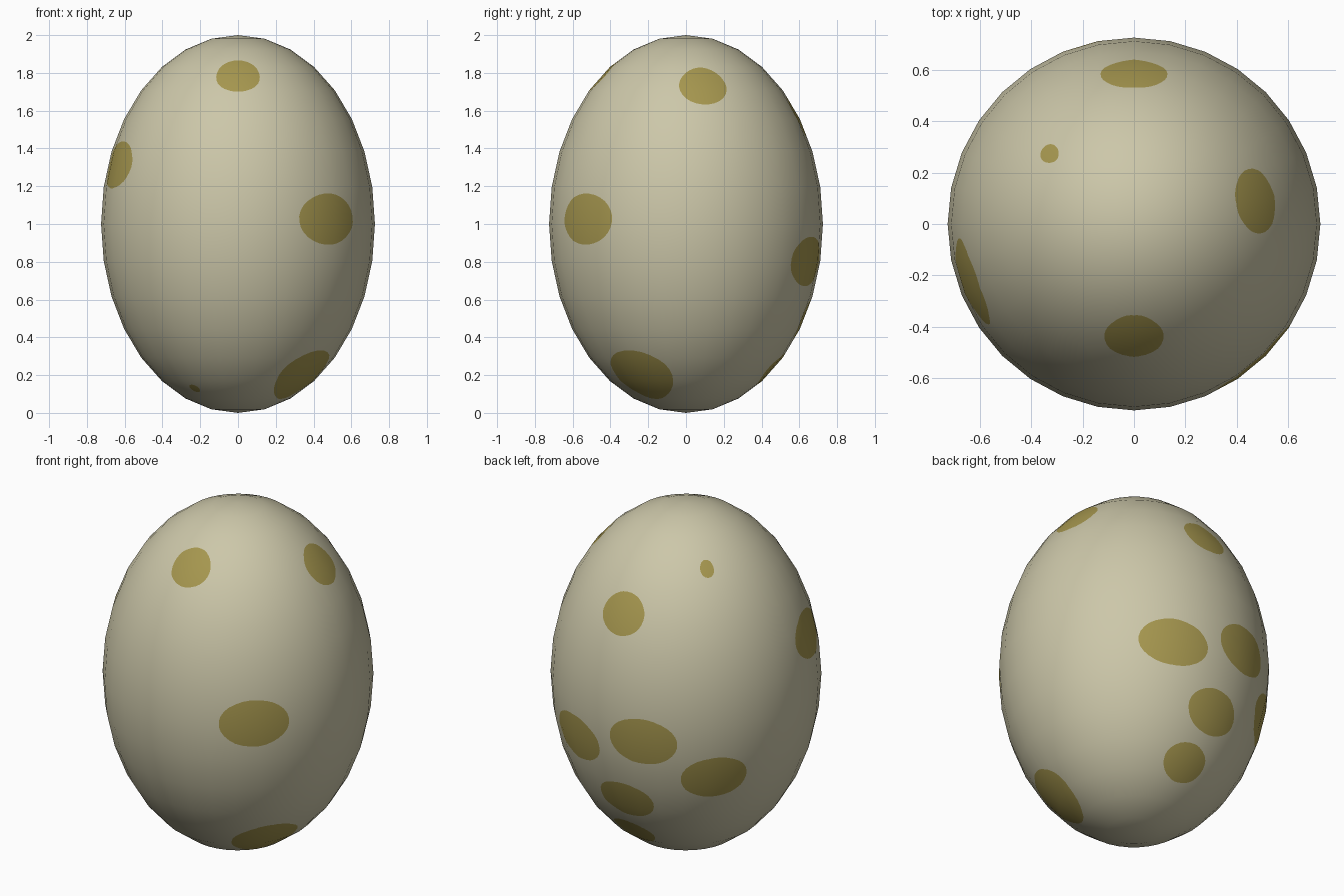
import bpy, bmesh, math
from mathutils import Vector

if "Cube" in bpy.data.objects:
    bpy.data.objects.remove(bpy.data.objects["Cube"])

R, H = 0.725, 1.0            # egg half-width and half-height
SEG, RINGS = 32, 16
DX, DY = 360 / SEG, 180 / RINGS

# spots: longitude, angle from the top, half-width, half-height (degrees)
SPOTS = [
    (-90, 37.5, 15, 8), (-48, 88.5, 15.2, 7.8), (10.7, 42.3, 15, 8.2),
    (90, 54.9, 12.6, 7.5), (140.2, 36.4, 5, 3.5), (-160.3, 71.5, 15, 7.6),
    (-34.7, 145, 25, 12.8), (-131, 151, 4.8, 2.4), (68, 101.6, 16, 7.7),
    (105.8, 95.7, 15.4, 7.8), (138, 108.5, 15.3, 7.8),
    (93.5, 120.8, 15.2, 7.7), (87, 141, 16, 7.7),
]


def material(name, rgb):
    m = bpy.data.materials.new(name)
    m.diffuse_color = (*rgb, 1)
    m.use_nodes = True
    m.node_tree.nodes["Principled BSDF"].inputs["Base Color"].default_value = m.diffuse_color
    return m


def corner(i, j):
    """Vertex of the faceted egg at grid position i, j."""
    p, t = math.radians(i * DX - 180), math.radians(j * DY)
    return Vector((R * math.sin(t) * math.cos(p),
                   R * math.sin(t) * math.sin(p), H * math.cos(t)))


def wrap(co):
    """Map an unrolled (longitude, angle) point onto its flat facet."""
    u, v = (co.x + 180) / DX, co.y / DY
    i = min(max(math.floor(u), 0), SEG - 1)
    j = min(max(math.floor(v), 0), RINGS - 1)
    top = corner(i, j).lerp(corner(i + 1, j), u - i)
    low = corner(i, j + 1).lerp(corner(i + 1, j + 1), u - i)
    return top.lerp(low, v - j)


# unrolled shell as a flat grid
bm = bmesh.new()
grid = [[bm.verts.new((i * DX - 180, j * DY, 0)) for i in range(SEG + 1)]
        for j in range(RINGS + 1)]
for j in range(RINGS):
    for i in range(SEG):
        bm.faces.new((grid[j][i], grid[j + 1][i],
                      grid[j + 1][i + 1], grid[j][i + 1]))

# cut each spot outline into the shell and colour the inside
N = 28
for cx, cy, rx, ry in SPOTS:
    faces = []
    for f in bm.faces:
        xs = [v.co.x for v in f.verts]
        ys = [v.co.y for v in f.verts]
        if (max(xs) > cx - rx and min(xs) < cx + rx and
                max(ys) > cy - ry and min(ys) < cy + ry):
            faces.append(f)
    for k in range(N):
        a = 2 * math.pi * k / N
        n = Vector((math.cos(a) / rx, math.sin(a) / ry, 0)).normalized()
        p = Vector((cx + rx * math.cos(a), cy + ry * math.sin(a), 0))
        geom = set(faces)
        for f in faces:
            geom.update(f.edges)
            geom.update(f.verts)
        res = bmesh.ops.bisect_plane(bm, geom=list(geom), dist=1e-4,
                                     plane_co=p, plane_no=n)
        faces = [g for g in res["geom"] if isinstance(g, bmesh.types.BMFace)
                 and (g.calc_center_median() - p).dot(n) < 0]
    for f in faces:
        f.material_index = 1

# roll the shell up, close seam and poles
for v in bm.verts:
    v.co = wrap(v.co)
bmesh.ops.remove_doubles(bm, verts=bm.verts[:], dist=1e-5)
bmesh.ops.recalc_face_normals(bm, faces=bm.faces[:])
for f in bm.faces:
    f.smooth = True

mesh = bpy.data.meshes.new("egg")
bm.to_mesh(mesh)
bm.free()
mesh.materials.append(material("pale shell", (0.604, 0.571, 0.397)))
mesh.materials.append(material("olive spots", (0.381, 0.309, 0.078)))

# smooth egg normals, unaffected by the spot cuts
mesh.normals_split_custom_set_from_vertices(
    [Vector((v.co.x / R**2, v.co.y / R**2, v.co.z / H**2)).normalized()
     for v in mesh.vertices])
egg = bpy.data.objects.new("egg", mesh)
egg.location.z = H
bpy.context.collection.objects.link(egg)
